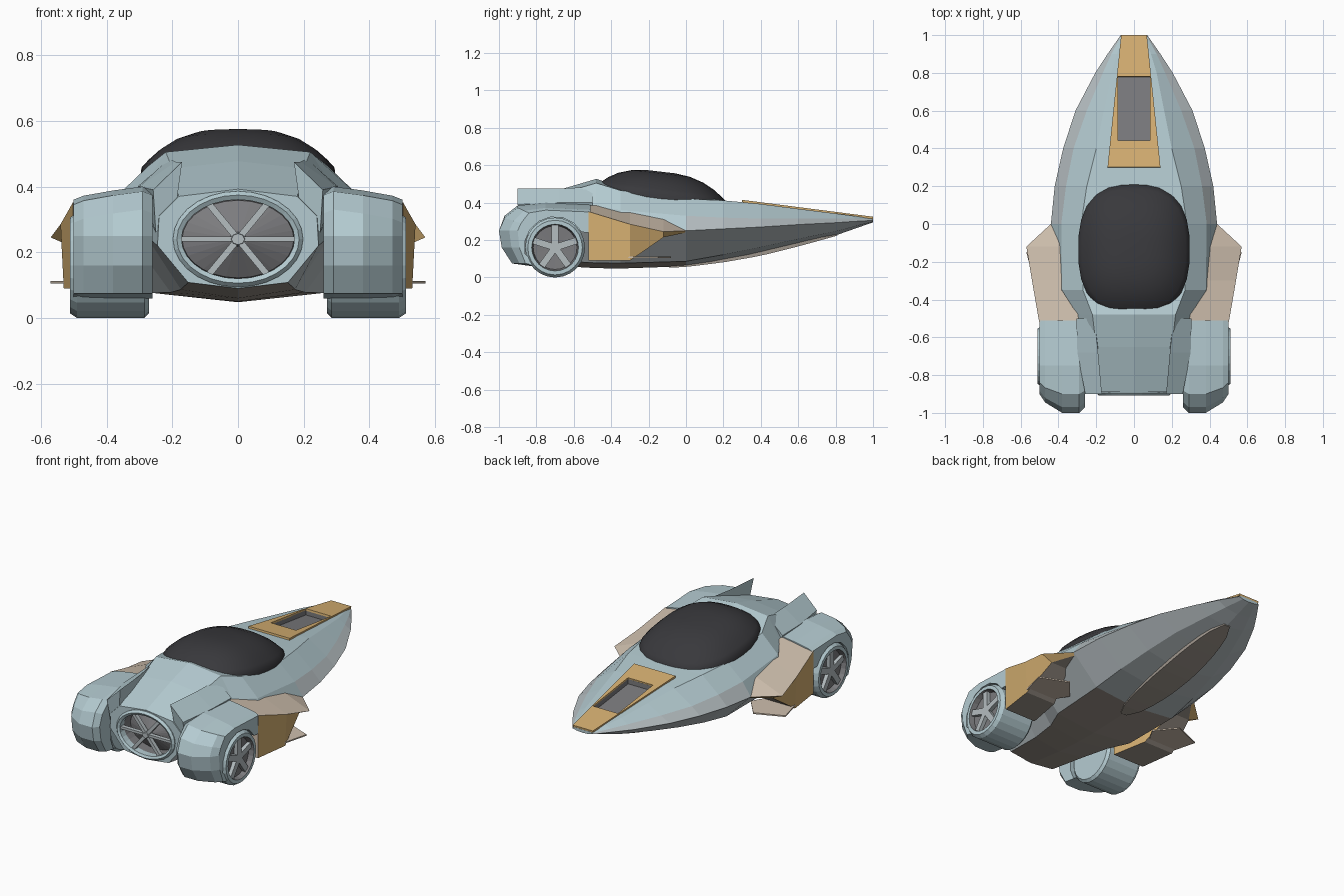
import bpy, bmesh
from math import sin, cos, pi, radians
from mathutils import Matrix

if "Cube" in bpy.data.objects:
    bpy.data.objects.remove(bpy.data.objects["Cube"])


def mat(name, r, g, b):
    m = bpy.data.materials.new(name)
    m.diffuse_color = (r, g, b, 1)
    m.use_nodes = True
    m.node_tree.nodes["Principled BSDF"].inputs["Base Color"].default_value = m.diffuse_color
    return m


TEAL = mat("pale teal", .46, .60, .64)
SLATE = mat("slate", .46, .51, .53)
ORANGE = mat("orange", .68, .44, .17)
TAN = mat("tan", .62, .52, .42)
BROWN = mat("underside brown", .34, .30, .26)
DARK = mat("dark glass", .04, .04, .045)
METAL = mat("dark metal", .20, .20, .21)


def finish(name, bm, mats, mirror=False, smooth=False):
    bmesh.ops.recalc_face_normals(bm, faces=bm.faces)
    me = bpy.data.meshes.new(name)
    bm.to_mesh(me)
    bm.free()
    ob = bpy.data.objects.new(name, me)
    bpy.context.collection.objects.link(ob)
    for m in mats:
        me.materials.append(m)
    if smooth:
        me.shade_smooth()
    if mirror:
        ob.modifiers.new("mirror", 'MIRROR')
    return ob


def loft(name, rings, mats, pick=lambda i, j: 0, cap=0, **kw):
    """Skin closed rings of points and cap both ends."""
    bm = bmesh.new()
    vs = [[bm.verts.new(p) for p in r] for r in rings]
    n = len(rings[0])
    for i in range(len(vs) - 1):
        for j in range(n):
            k = (j + 1) % n
            f = bm.faces.new((vs[i][j], vs[i][k], vs[i + 1][k], vs[i + 1][j]))
            f.material_index = pick(i, j)
    for r in (vs[0], vs[-1]):
        bm.faces.new(r).material_index = cap
    return finish(name, bm, mats, **kw)


def beams(name, matrices, mats, **kw):
    bm = bmesh.new()
    for m in matrices:
        bmesh.ops.create_cube(bm, size=1, matrix=m)
    return finish(name, bm, mats, **kw)


def ellipse(rx, rz, y, zc=.24, n=28):
    return [(rx * cos(2 * pi * i / n), y, zc + rz * sin(2 * pi * i / n)) for i in range(n)]


# Hull: y, keel z, chine x z, shoulder x z, deck edge x z
SECTIONS = [
    (1.0, .295, .07, .305, .065, .31, .05, .314),
    (.9, .26, .14, .30, .12, .315, .09, .329),
    (.8, .225, .205, .293, .165, .315, .12, .342),
    (.6, .17, .31, .283, .25, .315, .16, .367),
    (.4, .12, .375, .27, .32, .315, .20, .393),
    (.2, .085, .42, .26, .36, .32, .25, .412),
    (0, .06, .44, .25, .385, .33, .28, .42),
    (-.35, .048, .42, .25, .38, .36, .27, .465),
    (-.48, .05, .33, .25, .30, .38, .22, .505),
    (-.65, .06, .28, .25, .27, .37, .20, .455),
    (-.89, .09, .245, .22, .24, .31, .18, .37),
]
rings = []
for y, zb, w, zc, ws, zs, wt, zt in SECTIONS:
    rise = .14 + .36 * min(max(y, 0), .5)
    half = [(.62 * w, zb + rise * (zc - zb)), (w, zc), (ws, zs), (wt, zt)]
    crown = .022 if y < .1 else 0
    rings.append([(0, y, zb)] + [(x, y, z) for x, z in half] + [(0, y, zt + crown)]
                 + [(-x, y, z) for x, z in reversed(half)])


def hull_slot(i, j):
    if j in (0, 9):
        return 2 if i > 5 else 1
    return 1 if j in (1, 8) or (j in (2, 7) and i < 6) else 3


hull = loft("hull", rings, [METAL, SLATE, BROWN, TEAL], hull_slot, cap=3)


def hood_z(y):
    return .317 + (1 - y) * .1286


# Cutters for the hood recess and the exhaust bore
recess = loft("hood_recess_cutter",
              [[(x, y, hood_z(y) + dz) for x, dz in ((-.085, -.03), (.085, -.03), (.085, .05), (-.085, .05))]
               for y in (.44, .78)], [])
bore = loft("exhaust_cutter", [ellipse(.175, .122, y) for y in (-.95, -.76)], [])
for c in (recess, bore):
    c.hide_render = True
    c.hide_set(True)
    b = hull.modifiers.new("cut", 'BOOLEAN')
    b.object = c

# Hood frame around the recess
bm = bmesh.new()
outer = [bm.verts.new((x, y, hood_z(y) + .002)) for x, y in ((-.14, .3), (.14, .3), (.068, 1), (-.068, 1))]
inner = [bm.verts.new((x, y, hood_z(y) + .002)) for x, y in ((-.085, .44), (.085, .44), (.085, .78), (-.085, .78))]
for i in range(4):
    k = (i + 1) % 4
    bm.faces.new((outer[i], outer[k], inner[k], inner[i]))
frame = finish("hood_frame", bm, [ORANGE])
sol = frame.modifiers.new("thickness", 'SOLIDIFY')
sol.thickness = .012
sol.offset = 0

# Canopy dome on a tilted rounded base
bm = bmesh.new()
N = 28
loops = []
for r, skirt in ((1, .045), (1, 0), (.93, 0), (.82, 0), (.66, 0), (.45, 0), (.22, 0)):
    loop = []
    for i in range(N):
        c, s = cos(2 * pi * i / N), sin(2 * pi * i / N)
        k = r / (abs(c) ** 2.6 + abs(s) ** 2.6) ** (1 / 2.6)
        y = -.135 + .345 * k * s
        z = .41 + .08 * (.21 - y) / .69 + .117 * (1 - r ** 3) - skirt
        loop.append(bm.verts.new((.295 * k * c, y, z)))
    loops.append(loop)
for a, b in zip(loops, loops[1:]):
    for i in range(N):
        k = (i + 1) % N
        bm.faces.new((a[i], a[k], b[k], b[i]))
bm.faces.new(loops[-1])
finish("canopy", bm, [DARK], smooth=True)

# Long oval belly panel following the keel
belly = []
keel = [(s[0], s[1]) for s in reversed(SECTIONS)]
for i in range(13):
    t = -.98 + 1.96 * i / 12
    y = .36 + .46 * t
    z = next(za + (zb - za) * (y - ya) / (yb - ya)
             for (ya, za), (yb, zb) in zip(keel, keel[1:]) if ya <= y <= yb)
    w = .1 * (1 - t * t) ** .5
    belly.append([(-w, y, z - .004), (w, y, z - .004), (w, y, z + .04), (-w, y, z + .04)])
loft("belly_panel", belly, [BROWN])

# Side pods: y, inner x, top z, outer x z, lower x z
PODS = [(-.52, .29, .388, .502, .352, .50, .09), (-.3, .33, .37, .54, .285, .53, .09),
        (-.12, .38, .32, .57, .245, .50, .215), (0, .38, .28, .44, .25, .42, .24)]
loft("side_pod", [[(xi, y, zt), (xo, y, zo), (xb, y, zb), (xi, y, zb)]
                  for y, xi, zt, xo, zo, xb, zb in PODS],
     [TAN, ORANGE, BROWN], lambda i, j: (0, 1, 2, 1)[j], mirror=True)
loft("pod_flap", [[(.48, -.5, z), (.57, -.15, z), (.40, -.08, z), (.3, -.2, z)] for z in (.105, .113)],
     [TAN], mirror=True)

# Fenders: arched side profile swept across the wheel, rear corner pulled in
skin = [(-.82, .06), (-.93, .075), (-.985, .16), (-1, .25), (-.97, .33), (-.9, .385),
        (-.75, .4), (-.51, .39), (-.51, .24)]
arch = [(-.7 + .165 * cos(radians(a)), .16 + .165 * sin(radians(a))) for a in range(30, 216, 23)]
rings = []
for x, pull, drop in ((.26, .12, .012), (.29, 0, 0), (.38, 0, .012), (.47, .22, .028), (.5, .4, .04)):
    ring = [(x, y + max(0, -.75 - y) * pull, z - (drop if z > .3 else 0)) for y, z in skin]
    rings.append(ring + [(x, y, z) for y, z in arch])
loft("rear_fender", rings, [TEAL], mirror=True)

# Wheels: turned profile with dished rim
turn = [(.02, .27), (.145, .27), (.16, .285), (.16, .49), (.146, .511), (.125, .511), (.117, .48), (.02, .475)]
loft("wheel", [[(x, -.7 + r * cos(2 * pi * i / 24), .16 + r * sin(2 * pi * i / 24)) for i in range(24)]
               for r, x in turn],
     [TEAL, METAL], lambda i, j: int(i >= 5), mirror=True)
spokes = [Matrix.Translation((.488, -.7, .16)) @ Matrix.Rotation(2 * pi * i / 5, 4, 'X')
          @ Matrix.Translation((0, 0, .06)) @ Matrix.Diagonal((.024, .036, .12, 1)) for i in range(5)]
beams("wheel_spokes", spokes, [SLATE], mirror=True)

# Rear deck fins
loft("rear_fin", [[(.21, -.5, .485), (.305, -.5, .40), (.28, -.5, .34), (.2, -.5, .4)],
                  [(.19, -.68, .475), (.30, -.68, .40), (.27, -.68, .3), (.19, -.68, .38)],
                  [(.17, -.9, .475), (.258, -.9, .39), (.25, -.88, .26), (.19, -.88, .33)]],
     [TEAL], mirror=True)

# Exhaust: rim, fan cone, hub and spokes
rim = [ellipse(.172, .12, -.86), ellipse(.172, .12, -.9), ellipse(.186, .134, -.908),
       ellipse(.198, .146, -.895), ellipse(.198, .146, -.86)]
rim_bm = bmesh.new()
vs = [[rim_bm.verts.new(p) for p in r] for r in rim]
for i in range(5):
    a, b = vs[i], vs[(i + 1) % 5]
    for j in range(28):
        k = (j + 1) % 28
        rim_bm.faces.new((a[j], a[k], b[k], b[j]))
finish("exhaust_rim", rim_bm, [TEAL])
loft("exhaust_fan", [ellipse(.176, .123, -.77), ellipse(.17, .118, -.80), ellipse(.03, .02, -.86)], [METAL])
loft("exhaust_hub", [ellipse(.03, .025, -.84, n=8), ellipse(.02, .017, -.9, n=8)], [SLATE])
squash = Matrix.Translation((0, -.88, .24)) @ Matrix.Diagonal((1, 1, .7, 1))
beams("exhaust_spokes",
      [squash @ Matrix.Rotation(pi / 3 * i, 4, 'Y') @ Matrix.Translation((.09, 0, 0))
       @ Matrix.Diagonal((.175, .025, .022, 1)) for i in range(6)], [SLATE])
